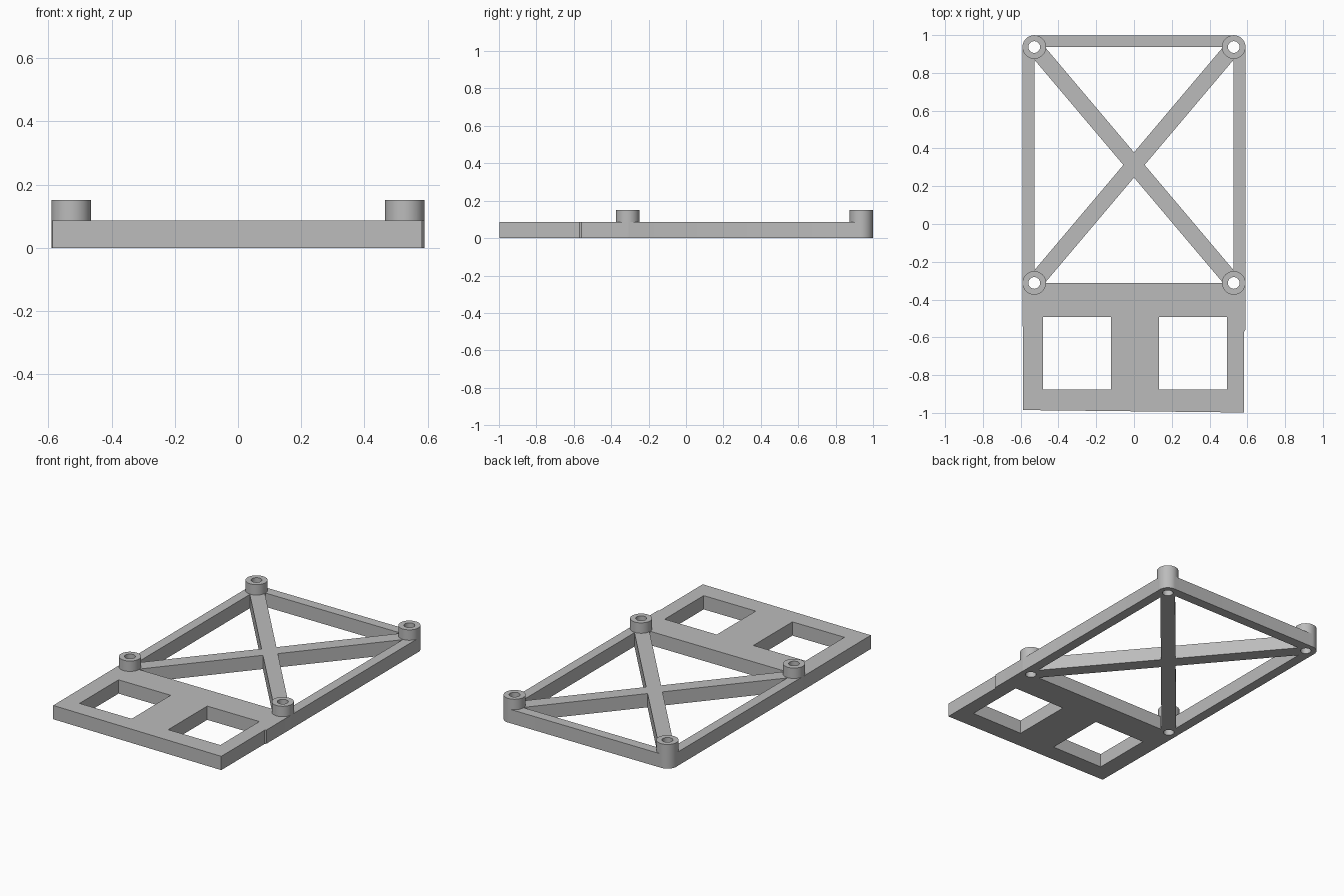
import bpy, bmesh, math

cube = bpy.data.objects.get("Cube")
if cube:
    bpy.data.objects.remove(cube, do_unlink=True)

PX, BACK, FRONT = 0.528, 0.937, -0.312   # post centres
POST_R, HOLE_R = 0.0625, 0.031
DECK, TOP = 0.086, 0.151
EDGE = 0.59

grey = bpy.data.materials.new("light grey")
grey.use_nodes = True
grey.diffuse_color = (0.5, 0.5, 0.5, 1)
grey.node_tree.nodes["Principled BSDF"].inputs["Base Color"].default_value = (0.5, 0.5, 0.5, 1)


def prism(name, outline, z0, z1):
    """Extrude a counter-clockwise outline from z0 to z1."""
    bm = bmesh.new()
    face = bm.faces.new([bm.verts.new((x, y, z0)) for x, y in outline])
    top = bmesh.ops.extrude_face_region(bm, geom=[face])["geom"]
    verts = [g for g in top if isinstance(g, bmesh.types.BMVert)]
    bmesh.ops.translate(bm, vec=(0, 0, z1 - z0), verts=verts)
    bmesh.ops.recalc_face_normals(bm, faces=bm.faces)
    mesh = bpy.data.meshes.new(name)
    bm.to_mesh(mesh)
    bm.free()
    mesh.materials.append(grey)
    obj = bpy.data.objects.new(name, mesh)
    bpy.context.collection.objects.link(obj)
    return obj


def box(name, x0, x1, y0, y1, z0=0, z1=DECK):
    return prism(name, [(x0, y0), (x1, y0), (x1, y1), (x0, y1)], z0, z1)


def disc(name, x, y, r, z0, z1, n=48):
    ring = [(x + r * math.cos(math.tau * i / n), y + r * math.sin(math.tau * i / n))
            for i in range(n)]
    return prism(name, ring, z0, z1)


def brace(name, a, b, width):
    dx, dy = b[0] - a[0], b[1] - a[1]
    k = width / 2 / math.hypot(dx, dy)
    nx, ny = -dy * k, dx * k
    return prism(name, [(a[0] - nx, a[1] - ny), (b[0] - nx, b[1] - ny),
                        (b[0] + nx, b[1] + ny), (a[0] + nx, a[1] + ny)], 0, DECK)


def combine(base, others, operation):
    """Apply each boolean in turn and remove the used pieces."""
    bpy.context.view_layer.objects.active = base
    for other in others:
        mod = base.modifiers.new("cut", "BOOLEAN")
        mod.operation, mod.solver, mod.object = operation, "EXACT", other
        bpy.ops.object.modifier_apply(modifier=mod.name)
        bpy.data.objects.remove(other, do_unlink=True)


# Front plate, with a slightly skewed front edge
frame = prism("mounting_frame", [(-0.587, -0.985), (0.583, -0.998), (0.583, -0.57),
                                 (EDGE, -0.56), (EDGE, FRONT), (-EDGE, FRONT)], 0, DECK)

# Side rails, back rail and crossed braces
corners = [(x, y) for y in (FRONT, BACK) for x in (-PX, PX)]
parts = [
    box("left_rail", PX, EDGE - 0.0005, FRONT - 0.05, BACK),
    box("right_rail", -EDGE + 0.0005, -PX, FRONT - 0.05, BACK),
    box("back_rail", -PX, PX, BACK, BACK + POST_R - 0.0005),
    brace("brace_a", corners[0], corners[3], 0.086),
    brace("brace_b", corners[1], corners[2], 0.086),
]
# Corner posts
parts += [disc("post", x, y, POST_R, 0, TOP) for x, y in corners]
combine(frame, parts, "UNION")

# Screw holes and plate windows
cutters = [disc("hole", x, y, HOLE_R, -0.1, 0.3, 32) for x, y in corners]
cutters += [box("window", x, x + 0.36, -0.877, -0.492, -0.1, 0.3) for x in (-0.481, 0.132)]
combine(frame, cutters, "DIFFERENCE")

# Smooth round walls, sharp edges
bpy.ops.object.select_all(action="DESELECT")
frame.select_set(True)
bpy.context.view_layer.objects.active = frame
bpy.ops.object.shade_smooth_by_angle(angle=math.radians(30))
